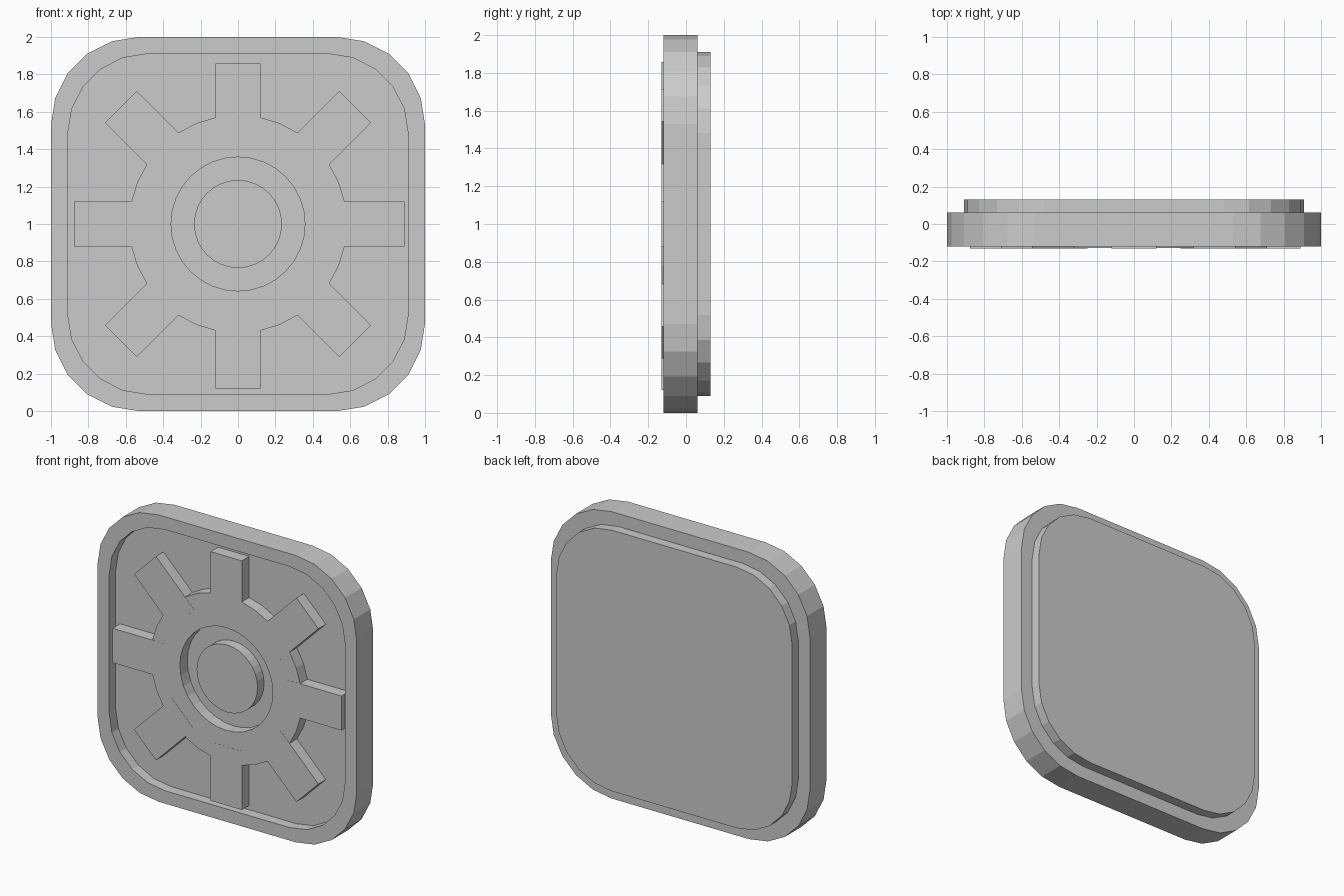
import bpy, bmesh
from math import sin, cos, pi, radians

if "Cube" in bpy.data.objects:
    bpy.data.objects.remove(bpy.data.objects["Cube"])

CZ = 1.0          # height of the badge centre
FLOOR = -0.048    # y of the recessed floor


def rounded_square(half, radius, steps=5):
    """Closed outline in the x-z plane with faceted round corners."""
    pts, c = [], half - radius
    for k, (sx, sz) in enumerate(((1, 1), (-1, 1), (-1, -1), (1, -1))):
        for i in range(steps + 1):
            a = (k + i / steps) * pi / 2
            pts.append((sx * c + radius * cos(a), CZ + sz * c + radius * sin(a)))
    return pts


def circle(radius, n=32):
    return [(radius * cos(2 * pi * i / n), CZ + radius * sin(2 * pi * i / n)) for i in range(n)]


def finish(bm, name):
    bmesh.ops.recalc_face_normals(bm, faces=bm.faces)
    mesh = bpy.data.meshes.new(name)
    bm.to_mesh(mesh)
    bm.free()
    obj = bpy.data.objects.new(name, mesh)
    bpy.context.collection.objects.link(obj)
    return obj


def prism(name, outline, front, back):
    """Solid plate: outline extruded along y."""
    bm = bmesh.new()
    face = bm.faces.new([bm.verts.new((x, front, z)) for x, z in outline])
    ext = bmesh.ops.extrude_face_region(bm, geom=[face], use_keep_orig=True)
    verts = [g for g in ext["geom"] if isinstance(g, bmesh.types.BMVert)]
    bmesh.ops.translate(bm, verts=verts, vec=(0, back - front, 0))
    return finish(bm, name)


def ring(name, outer, inner, front, back):
    """Solid ring between two outlines with equal point counts."""
    bm = bmesh.new()
    loops = [[bm.verts.new((x, y, z)) for x, z in o]
             for o, y in ((outer, front), (outer, back), (inner, back), (inner, front))]
    n = len(outer)
    for a, b in zip(loops, loops[1:] + loops[:1]):
        for i in range(n):
            j = (i + 1) % n
            bm.faces.new((a[i], a[j], b[j], b[i]))
    return finish(bm, name)


# Outer rim and the plate that closes it and steps out at the back
outer = rounded_square(1.0, 0.47)
inner = rounded_square(0.91, 0.428)
ring("rim", outer, inner, -0.12, 0.062)
prism("back_plate", inner, FLOOR, 0.13)

# Gear hub with a round hole, and the button inside it
ring("gear_hub", circle(0.583), circle(0.358), -0.129, FLOOR + 0.01)
prism("centre_button", circle(0.235), -0.12, FLOOR + 0.01)

# Eight square teeth, lengths counted anticlockwise from the right
tips = (0.89, 0.886, 0.857, 0.886, 0.877, 0.886, 0.88, 0.886)
for k, tip in enumerate(tips):
    a = radians(45 * k)
    profile = [(0.47, -0.12), (tip, -0.12), (tip, 0.12), (0.47, 0.12)]
    outline = [(r * cos(a) - w * sin(a), CZ + r * sin(a) + w * cos(a)) for r, w in profile]
    prism(f"gear_tooth_{k + 1}", outline, -0.13, FLOOR + 0.01)
